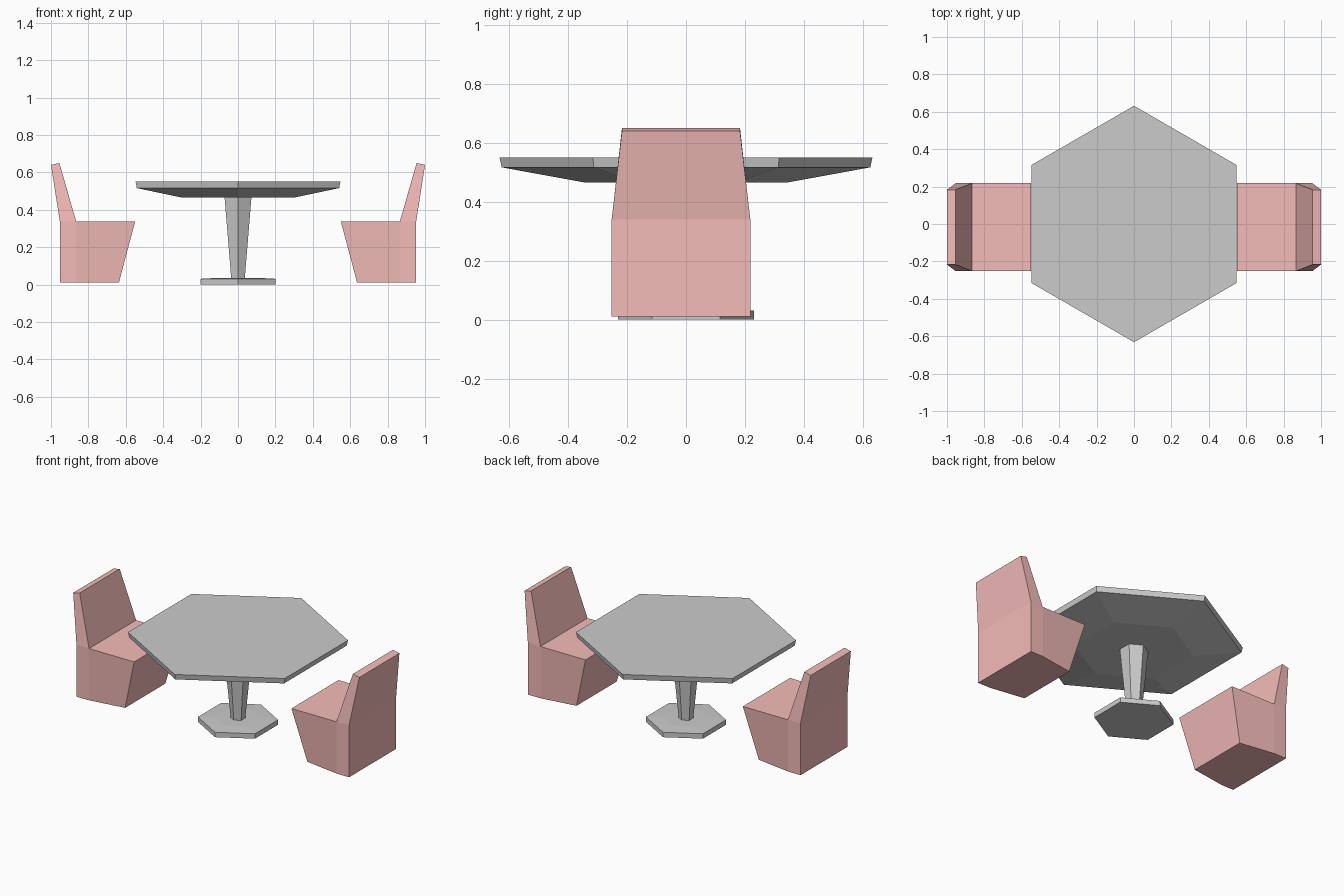
import bpy, bmesh, math

if "Cube" in bpy.data.objects:
    bpy.data.objects.remove(bpy.data.objects["Cube"])


def finish(bm, name, mat=None):
    bmesh.ops.recalc_face_normals(bm, faces=bm.faces[:])
    mesh = bpy.data.meshes.new(name)
    bm.to_mesh(mesh)
    bm.free()
    obj = bpy.data.objects.new(name, mesh)
    bpy.context.collection.objects.link(obj)
    if mat:
        mesh.materials.append(mat)
    return obj


def hex_stack(name, rings):
    """Closed hexagonal solid from (radius, z) rings, corners on the y axis."""
    bm = bmesh.new()
    loops = []
    for r, z in rings:
        angles = [math.radians(90 + 60 * i) for i in range(6)]
        loops.append([bm.verts.new((r * math.cos(a), r * math.sin(a), z)) for a in angles])
    for lo, hi in zip(loops, loops[1:]):
        for i in range(6):
            j = (i + 1) % 6
            bm.faces.new((lo[i], lo[j], hi[j], hi[i]))
    bm.faces.new(loops[0])
    bm.faces.new(loops[-1])
    return finish(bm, name)


# Table
hex_stack("table_base", [(0.23, 0.0), (0.23, 0.031), (0.13, 0.036)])
hex_stack("table_pedestal", [(0.042, 0.034), (0.083, 0.467)])
hex_stack("table_top", [(0.345, 0.465), (0.625, 0.516), (0.632, 0.55)])

# Chair side profile: x, z, half width
PROFILE = [
    (0.637, 0.01, 0.20),    # 0 front foot
    (0.865, 0.01, 0.235),   # 1 middle foot
    (0.953, 0.01, 0.235),   # 2 rear foot
    (0.953, 0.34, 0.235),   # 3 rear at seat height
    (1.0, 0.64, 0.20),      # 4 rear top
    (0.955, 0.65, 0.20),    # 5 front top of backrest
    (0.865, 0.337, 0.235),  # 6 seat crease
    (0.55, 0.337, 0.235),   # 7 seat front
]
SIDES = [(0, 1, 6, 7), (1, 2, 3, 6), (6, 3, 4, 5)]
CHAIR_Y = -0.017

pink = bpy.data.materials.new("pink_upholstery")
pink.diffuse_color = (0.9, 0.5, 0.48, 1)
pink.use_nodes = True
pink.node_tree.nodes["Principled BSDF"].inputs["Base Color"].default_value = pink.diffuse_color


def chair(name, sx):
    bm = bmesh.new()
    near = [bm.verts.new((sx * x, CHAIR_Y - w, z)) for x, z, w in PROFILE]
    far = [bm.verts.new((sx * x, CHAIR_Y + w, z)) for x, z, w in PROFILE]
    for quad in SIDES:
        for side in (near, far):
            bm.faces.new([side[i] for i in quad])
    n = len(PROFILE)
    for i in range(n):
        j = (i + 1) % n
        bm.faces.new((near[i], near[j], far[j], far[i]))
    return finish(bm, name, pink)


# Two facing chairs
for label, sx in (("right", 1), ("left", -1)):
    chair(label + "_chair", sx)
